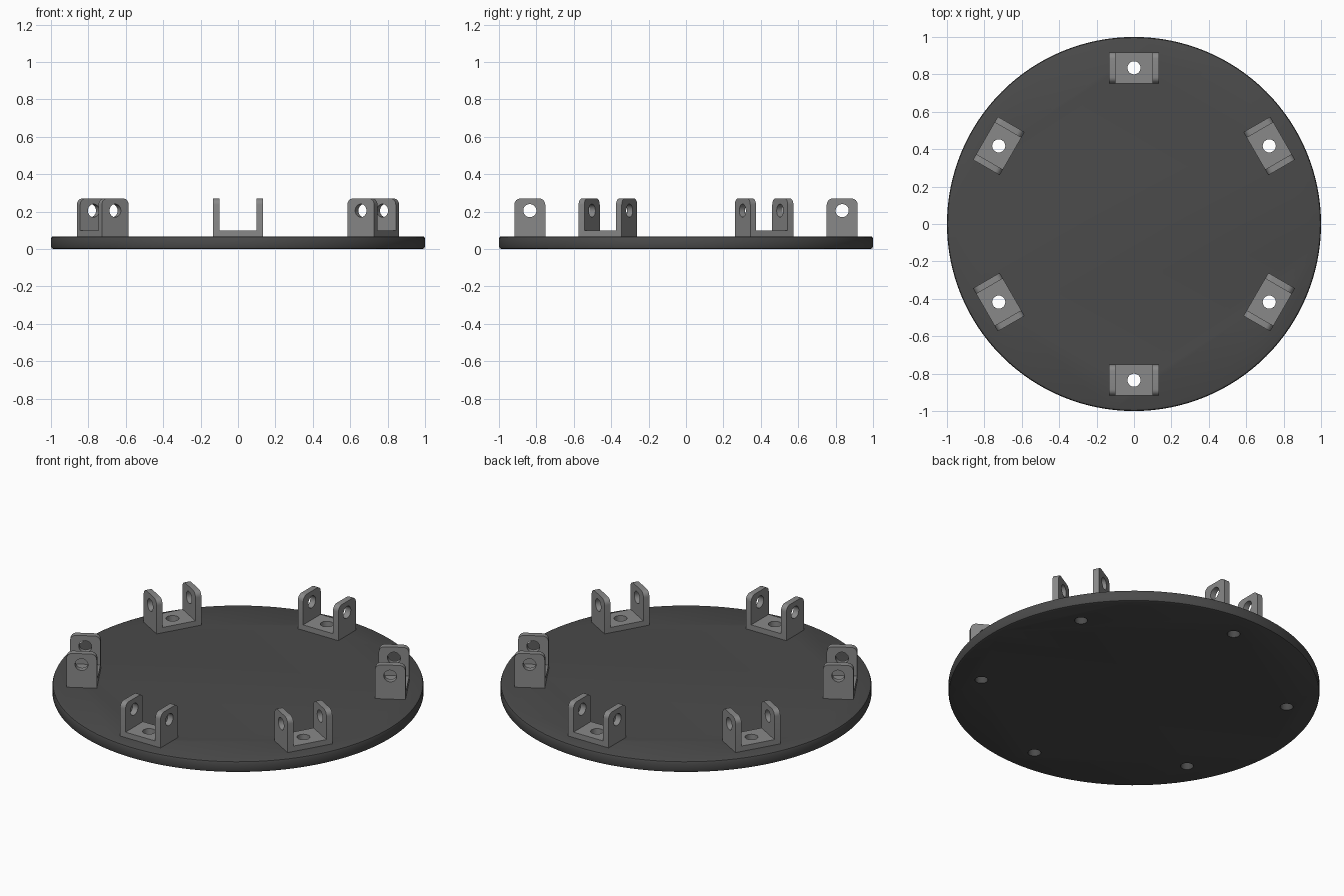
import bpy, bmesh, math
from mathutils import Matrix

if "Cube" in bpy.data.objects:
    bpy.data.objects.remove(bpy.data.objects["Cube"])

RING, HOLE = 0.835, 0.035          # bolt circle radius, hole radius
ANGLES = [math.radians(30 + 60 * i) for i in range(6)]


def material(name, g):
    m = bpy.data.materials.new(name)
    m.diffuse_color = (g, g, g, 1)
    m.use_nodes = True
    m.node_tree.nodes["Principled BSDF"].inputs["Base Color"].default_value = m.diffuse_color
    return m


def make(name, bm, mat=None):
    bmesh.ops.recalc_face_normals(bm, faces=bm.faces)
    me = bpy.data.meshes.new(name)
    bm.to_mesh(me)
    bm.free()
    ob = bpy.data.objects.new(name, me)
    bpy.context.collection.objects.link(ob)
    if mat:
        me.materials.append(mat)
    return ob


def cylinder(bm, r, depth, matrix, seg=32):
    bmesh.ops.create_cone(bm, cap_ends=True, segments=seg, radius1=r,
                          radius2=r, depth=depth, matrix=matrix)


def cut_and_smooth(ob, cutter):
    mod = ob.modifiers.new("holes", 'BOOLEAN')
    mod.operation, mod.solver, mod.object = 'DIFFERENCE', 'EXACT', cutter
    bpy.ops.object.select_all(action='DESELECT')
    ob.select_set(True)
    bpy.context.view_layer.objects.active = ob
    bpy.ops.object.modifier_apply(modifier=mod.name)
    bpy.data.objects.remove(cutter)
    bpy.ops.object.shade_smooth_by_angle(angle=math.radians(30))


dark = material("dark_grey", 0.07)
light = material("light_grey", 0.25)

# Round base plate with softened rims and six bolt holes
bm = bmesh.new()
cylinder(bm, 1.0, 0.068, Matrix.Translation((0, 0, 0.034)), 128)
rims = [e for e in bm.edges if abs(e.verts[0].co.z - e.verts[1].co.z) < 1e-5]
bmesh.ops.bevel(bm, geom=rims, offset=0.013, segments=2, profile=0.5, affect='EDGES')
base = make("base_plate", bm, dark)
bm = bmesh.new()
for a in ANGLES:
    cylinder(bm, HOLE, 0.4, Matrix.Translation((RING * math.cos(a), RING * math.sin(a), 0)))
cut_and_smooth(base, make("base_cutter", bm))

# U-shaped clevis bracket: profile across x, extruded along y
W, T, D, Z0, Z1, FLOOR = 0.133, 0.035, 0.165, 0.068, 0.27, 0.1
I = W - T
profile = [(-W, Z0), (W, Z0), (W, Z1), (I, Z1), (I, FLOOR), (-I, FLOOR), (-I, Z1), (-W, Z1)]
bm = bmesh.new()
face = bm.faces.new([bm.verts.new((x, -D / 2, z)) for x, z in profile])
ext = bmesh.ops.extrude_face_region(bm, geom=[face], use_keep_orig=True)
bmesh.ops.translate(bm, vec=(0, D, 0),
                    verts=[v for v in ext["geom"] if isinstance(v, bmesh.types.BMVert)])
bmesh.ops.recalc_face_normals(bm, faces=bm.faces)
# round the upper corners of both ears
tops = [e for e in bm.edges if all(v.co.z > Z1 - 1e-4 for v in e.verts)
        and abs(e.verts[0].co.y - e.verts[1].co.y) < 1e-4]
bmesh.ops.bevel(bm, geom=tops, offset=0.033, segments=6, profile=0.5, affect='EDGES')
bracket = make("bracket_1", bm, light)

# Pin holes through the ears, bolt hole through the floor
bm = bmesh.new()
for side in (-1, 1):
    cylinder(bm, HOLE, 0.08, Matrix.Translation((side * (W - T / 2), 0, 0.205))
             @ Matrix.Rotation(math.pi / 2, 4, 'Y'))
cylinder(bm, HOLE, 0.08, Matrix.Translation((0, 0, 0.085)))
cut_and_smooth(bracket, make("bracket_cutter", bm))

# Six brackets around the rim
for i, a in enumerate(ANGLES):
    ob = bracket
    if i:
        ob = bpy.data.objects.new(f"bracket_{i + 1}", bracket.data)
        bpy.context.collection.objects.link(ob)
    ob.location = (RING * math.cos(a), RING * math.sin(a), 0)
    ob.rotation_euler = (0, 0, a - math.pi / 2)
